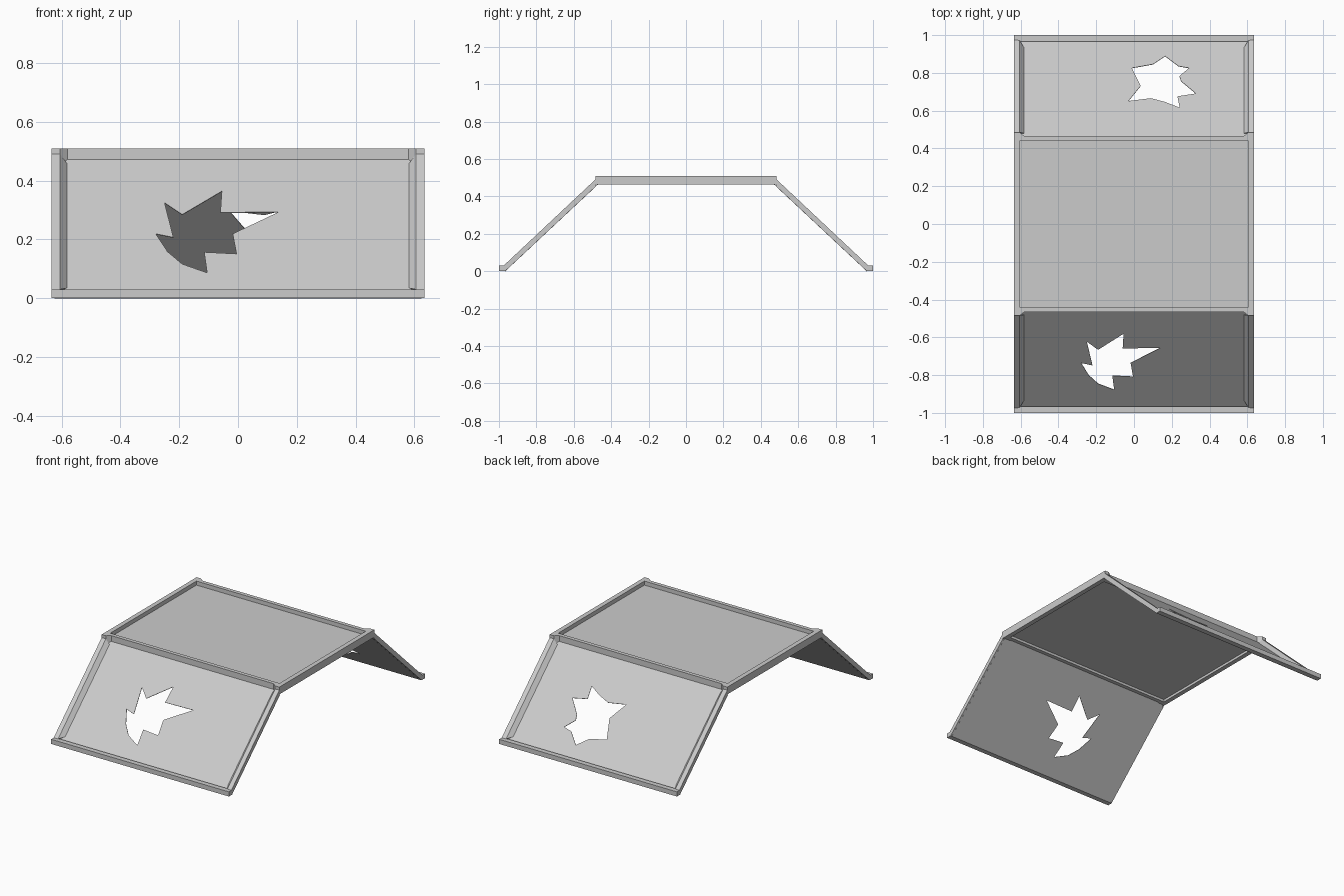
import bpy, bmesh

if "Cube" in bpy.data.objects:
    bpy.data.objects.remove(bpy.data.objects["Cube"])

W, WI, WP = 0.635, 0.605, 0.58      # outer edge, rail inner edge, bevel foot (x)


def finish(name, bm, mirror=(False, False)):
    bmesh.ops.recalc_face_normals(bm, faces=bm.faces)
    me = bpy.data.meshes.new(name)
    bm.to_mesh(me)
    bm.free()
    ob = bpy.data.objects.new(name, me)
    bpy.context.collection.objects.link(ob)
    if any(mirror):
        mod = ob.modifiers.new("Mirror", 'MIRROR')
        mod.use_axis = (mirror[0], mirror[1], False)
    return ob


def loft(name, a, b, mirror=(False, False)):
    """Closed solid between two matching loops of points."""
    bm = bmesh.new()
    va = [bm.verts.new(p) for p in a]
    vb = [bm.verts.new(p) for p in b]
    n = len(a)
    for i in range(n):
        j = (i + 1) % n
        bm.faces.new((va[i], va[j], vb[j], vb[i]))
    bm.faces.new(va)
    bm.faces.new(vb)
    return finish(name, bm, mirror)


def plate(name, outline, z0, z1, mirror=(False, False)):
    return loft(name, [(x, y, z0) for x, y in outline],
                [(x, y, z1) for x, y in outline], mirror)


def slope_z(y):
    return 0.465 - (abs(y) - 0.47) * 0.935


def sloped_panel(name, sign, hole):
    """Thin sloping sheet with a jagged hole, triangulated flat then lifted."""
    bm = bmesh.new()
    edges = []
    rect = [(-W + 0.01, sign * 0.455), (W - 0.01, sign * 0.455),
            (W - 0.01, sign * 0.968), (-W + 0.01, sign * 0.968)]
    for loop in (rect, hole):
        vs = [bm.verts.new((x, y, 0)) for x, y in loop]
        edges += [bm.edges.new((vs[i], vs[(i + 1) % len(vs)])) for i in range(len(vs))]
    bmesh.ops.triangle_fill(bm, use_beauty=True, edges=edges, normal=(0, 0, 1))
    bmesh.ops.recalc_face_normals(bm, faces=bm.faces)
    for v in bm.verts:
        v.co.z = slope_z(v.co.y) + 0.001
    ob = finish(name, bm)
    sol = ob.modifiers.new("Thickness", 'SOLIDIFY')
    sol.thickness = 0.003
    sol.offset = 0
    return ob


# Top deck: recessed sheet, side rails and cross rails
plate("top_panel", [(-0.61, -0.45), (0.61, -0.45), (0.61, 0.45), (-0.61, 0.45)], 0.479, 0.484)
plate("top_side_rail", [(WI, -0.485), (W, -0.485), (W, 0.485), (WI, 0.485)],
      0.463, 0.51, (True, False))
plate("top_cross_rail", [(-WI, 0.44), (WI, 0.44), (WI, 0.485), (WP, 0.465),
                         (-WP, 0.465), (-WI, 0.485)], 0.463, 0.51, (False, True))

# Sloping side rails with a bevelled inner face
loft("slope_rail",
     [(W, 0.485, 0.49), (WI, 0.485, 0.49), (WP, 0.48, slope_z(0.48)), (W, 0.48, slope_z(0.48))],
     [(W, 0.975, 0.03), (WI, 0.972, 0.03), (WP, 0.93, slope_z(0.93)), (W, 0.967, 0.0)],
     (True, True))

# Foot lips
plate("foot_lip", [(-W, 0.967), (W, 0.967), (W, 1.0), (-W, 1.0)], 0.0, 0.03, (False, True))

# Sloping panels with jagged holes
sloped_panel("front_panel", -1, [
    (-0.25, -0.622), (-0.19, -0.665), (-0.055, -0.58), (-0.06, -0.658), (0.14, -0.655),
    (-0.018, -0.735), (-0.005, -0.808), (-0.115, -0.802), (-0.105, -0.877),
    (-0.19, -0.845), (-0.24, -0.80), (-0.28, -0.735), (-0.22, -0.748)])
sloped_panel("back_panel", 1, [
    (-0.03, 0.65), (0.035, 0.73), (-0.012, 0.825), (0.10, 0.845), (0.165, 0.888),
    (0.235, 0.835), (0.292, 0.825), (0.24, 0.782), (0.25, 0.755), (0.328, 0.69),
    (0.23, 0.675), (0.242, 0.615), (0.165, 0.645), (0.09, 0.665)])
